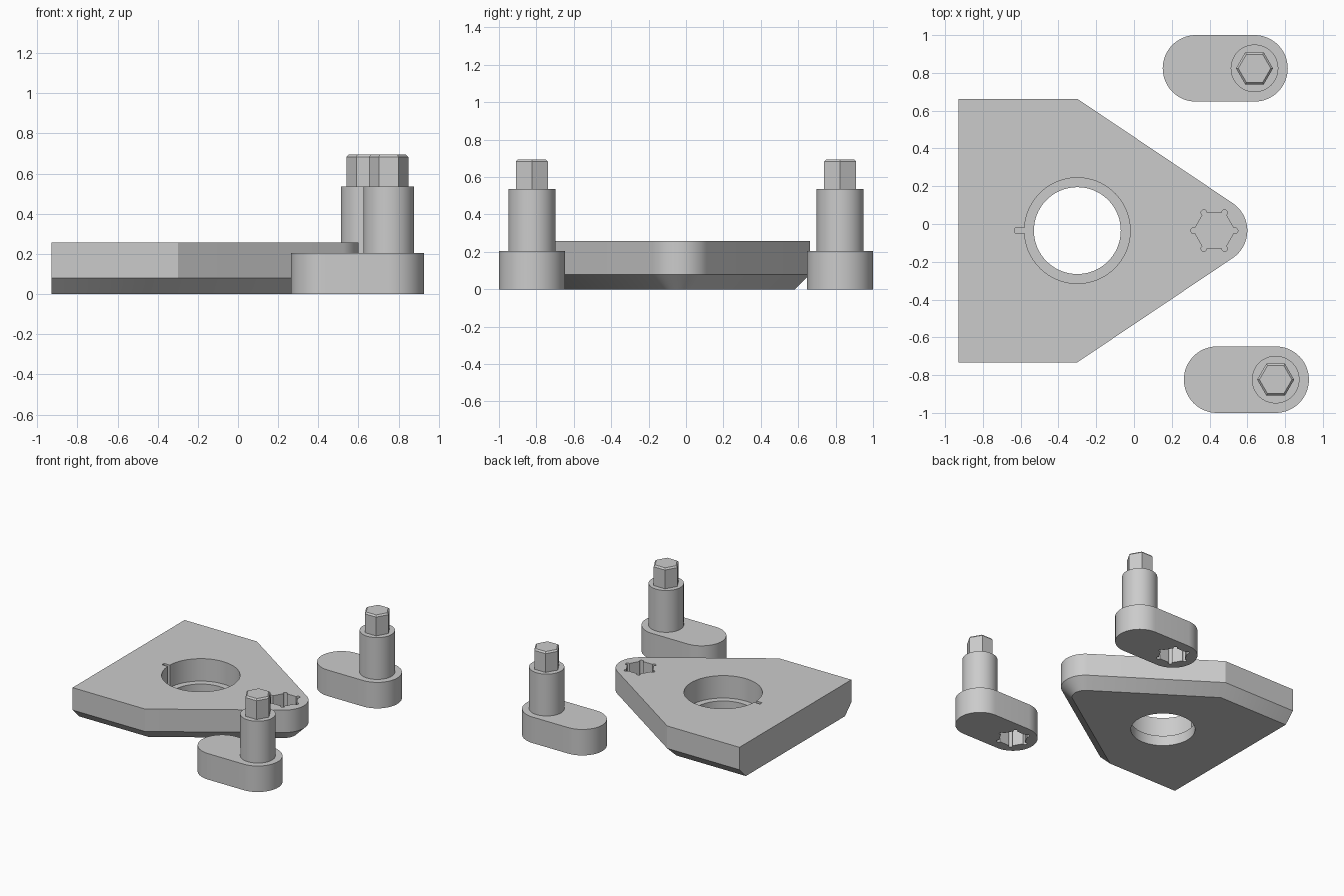
import bpy, bmesh, math
from math import sin, cos, radians

cube = bpy.data.objects.get("Cube")
if cube:
    bpy.data.objects.remove(cube)

grey = bpy.data.materials.new("plain_grey")
grey.use_nodes = True
COLOUR = (0.6, 0.6, 0.6, 1)
grey.diffuse_color = COLOUR
grey.node_tree.nodes["Principled BSDF"].inputs["Base Color"].default_value = COLOUR


def arc(cx, cy, r, start, end, steps):
    """Points on an arc, angles in degrees, both ends included."""
    angles = [radians(start + (end - start) * i / steps) for i in range(steps + 1)]
    return [(cx + r * cos(a), cy + r * sin(a)) for a in angles]


def circle(cx, cy, r, sides):
    return arc(cx, cy, r, 0, 360, sides)[:-1]


def loft(name, sections):
    """Solid through (z, outline) sections that have equal point counts."""
    bm = bmesh.new()
    rings = [[bm.verts.new((x, y, z)) for x, y in pts] for z, pts in sections]
    n = len(rings[0])
    bm.faces.new(rings[0][::-1])
    bm.faces.new(rings[-1])
    for low, high in zip(rings, rings[1:]):
        for i in range(n):
            j = (i + 1) % n
            bm.faces.new((low[i], low[j], high[j], high[i]))
    bmesh.ops.recalc_face_normals(bm, faces=bm.faces)
    mesh = bpy.data.meshes.new(name)
    bm.to_mesh(mesh)
    bm.free()
    mesh.materials.append(grey)
    ob = bpy.data.objects.new(name, mesh)
    bpy.context.collection.objects.link(ob)
    return ob


def select_only(ob):
    bpy.ops.object.select_all(action='DESELECT')
    ob.select_set(True)
    bpy.context.view_layer.objects.active = ob


def cut(ob, cutter):
    mod = ob.modifiers.new("cut", 'BOOLEAN')
    mod.operation = 'DIFFERENCE'
    mod.solver = 'EXACT'
    mod.object = cutter
    select_only(ob)
    bpy.ops.object.modifier_apply(modifier=mod.name)
    bpy.data.objects.remove(cutter)


def smooth(ob):
    select_only(ob)
    bpy.ops.object.shade_smooth_by_angle(angle=radians(25))


def socket_outline(cx, cy, radius=0.11, relief=0.015):
    """Hexagon with a round relief at each corner."""
    pts = []
    for k in range(6):
        a = 60 * k
        pts += arc(cx + radius * cos(radians(a)), cy + radius * sin(radians(a)),
                   relief, a - 120, a + 120, 10)
    return pts


# Base plate: pointed outline with a round tip, chamfered below except at the back edge
MID_Y, TIP_X, TIP_R = -0.035, 0.425, 0.175
BACK_X, SHOULDER_X, HALF_W, TOP = -0.93, -0.30, 0.6975, 0.257
STEP = 0.08
run = TIP_X - SHOULDER_X
slope = math.atan2(HALF_W, run) - math.asin(TIP_R / math.hypot(run, HALF_W))


def plate_outline(inset):
    w = HALF_W - inset
    sx = SHOULDER_X - inset * math.tan(slope / 2)
    side = 90 - math.degrees(slope)
    return ([(BACK_X, MID_Y - w), (sx, MID_Y - w)]
            + arc(TIP_X, MID_Y, TIP_R - inset, -side, side, 24)
            + [(sx, MID_Y + w), (BACK_X, MID_Y + w)])


plate = loft("base_plate", [(0, plate_outline(STEP)), (STEP, plate_outline(0)),
                            (TOP, plate_outline(0))])

# Stepped hole with a small key slot, and the blind socket at the tip
BORE_R, SLOT = 0.28, 0.013
gap = math.degrees(math.asin(SLOT / BORE_R))
bore = arc(SHOULDER_X, MID_Y, BORE_R, gap - 180, 180 - gap, 72)
bore += [(-0.63, MID_Y + SLOT), (-0.63, MID_Y - SLOT)]
through = circle(SHOULDER_X, MID_Y, 0.23, 72)
socket = socket_outline(TIP_X, MID_Y)
cut(plate, loft("bore_cutter", [(STEP, bore), (0.5, bore)]))
cut(plate, loft("hole_cutter", [(-0.1, through), (0.15, through)]))
cut(plate, loft("socket_cutter", [(STEP, socket), (0.5, socket)]))
smooth(plate)


# Cranks: rounded foot with a socket underneath, round post and hexagonal peg
def crank(prefix, px, py):
    fx, r = px - 0.31, 0.176
    stadium = arc(px, py, r, -90, 90, 32) + arc(fx, py, r, 90, 270, 32)
    foot = loft(prefix + "_crank_foot", [(0, stadium), (0.205, stadium)])
    hole = socket_outline(fx, py)
    cut(foot, loft("socket_cutter", [(-0.1, hole), (0.17, hole)]))
    ring = circle(px, py, 0.126, 64)
    post = loft(prefix + "_crank_post", [(0.19, ring), (0.535, ring)])
    hexagon, top = circle(px, py, 0.098, 6), circle(px, py, 0.086, 6)
    loft(prefix + "_crank_peg", [(0.52, hexagon), (0.683, hexagon), (0.695, top)])
    smooth(foot)
    smooth(post)


crank("rear", 0.638, 0.824)
crank("front", 0.75, -0.824)
